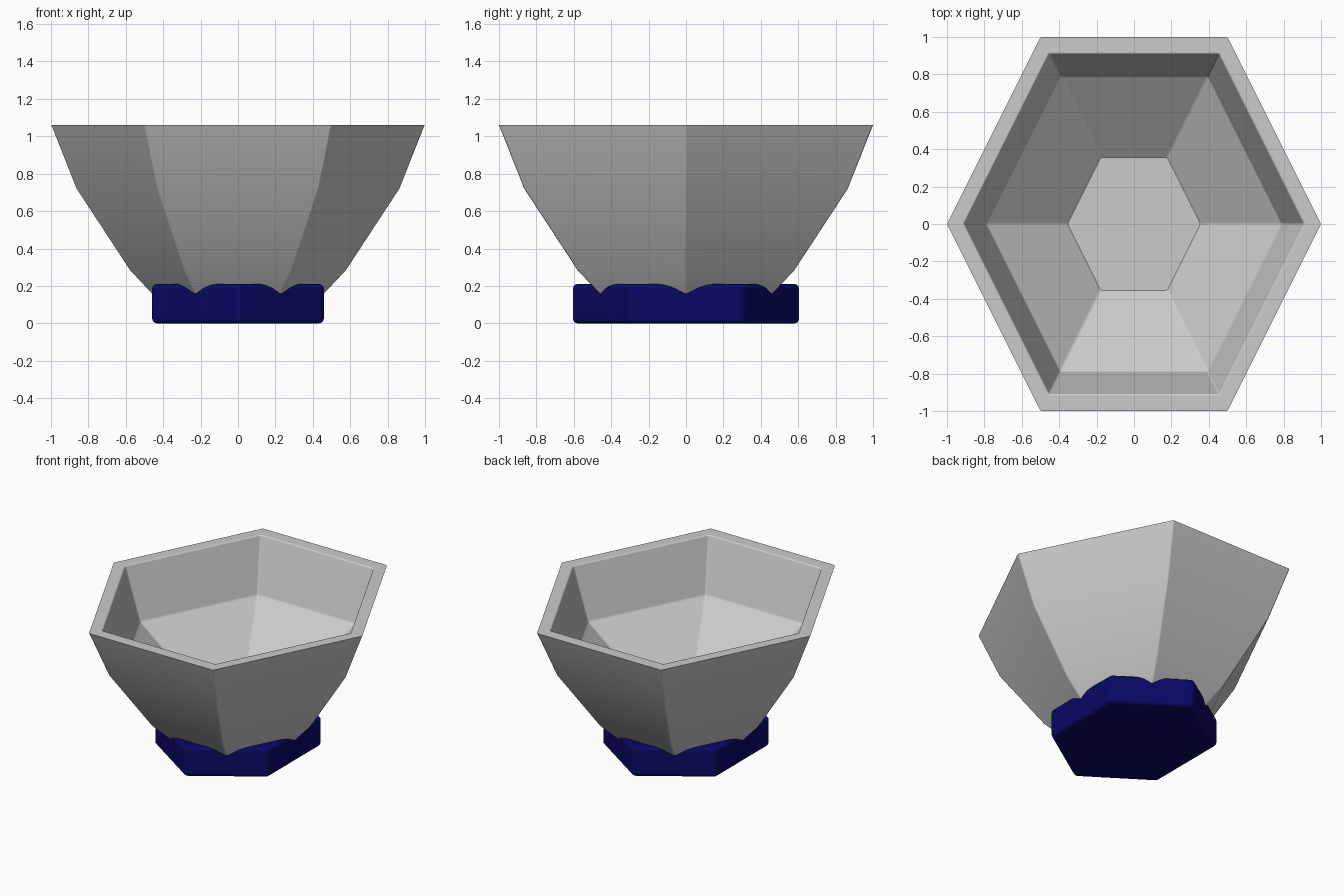
import bpy, bmesh, math

cube = bpy.data.objects.get("Cube")
if cube:
    bpy.data.objects.remove(cube, do_unlink=True)

STRETCH = 1 / math.cos(math.radians(30))  # hexagon is as deep as it is wide


def material(name, colour):
    mat = bpy.data.materials.new(name)
    mat.use_nodes = True
    mat.diffuse_color = colour
    mat.node_tree.nodes["Principled BSDF"].inputs["Base Color"].default_value = colour
    return mat


def hexagon_loft(name, profile, turn, mat, soften):
    """Stack hexagon rings (radius, height), cap both ends, soften chosen edges."""
    bm = bmesh.new()
    rings, level = [], {}
    for i, (r, z) in enumerate(profile):
        ring = []
        for k in range(6):
            a = math.radians(60 * k + turn)
            v = bm.verts.new((r * math.cos(a), r * math.sin(a) * STRETCH, z))
            level[v] = i
            ring.append(v)
        rings.append(ring)
    for low, high in zip(rings, rings[1:]):
        for k in range(6):
            n = (k + 1) % 6
            bm.faces.new((low[k], low[n], high[n], high[k]))
    bm.faces.new(rings[0][::-1])
    bm.faces.new(rings[-1])
    bmesh.ops.recalc_face_normals(bm, faces=bm.faces)
    width, segments, rule = soften
    edges = [e for e in bm.edges if rule(*sorted(level[v] for v in e.verts))]
    bmesh.ops.bevel(bm, geom=edges, offset=width, segments=segments,
                    profile=0.5, affect='EDGES', clamp_overlap=True)
    mesh = bpy.data.meshes.new(name)
    bm.to_mesh(mesh)
    bm.free()
    mesh.materials.append(mat)
    obj = bpy.data.objects.new(name, mesh)
    bpy.context.collection.objects.link(obj)
    bpy.ops.object.select_all(action='DESELECT')
    obj.select_set(True)
    bpy.context.view_layer.objects.active = obj
    bpy.ops.object.shade_smooth_by_angle(angle=math.radians(28))
    weighted = obj.modifiers.new("weighted_normals", 'WEIGHTED_NORMAL')
    weighted.keep_sharp = True
    return obj


grey = material("bowl_grey", (0.6, 0.6, 0.6, 1))
navy = material("navy_blue", (0.0025, 0.0025, 0.13, 1))

# Bowl: outside from foot to rim, then inside down to the floor
bowl_profile = [(0.36, 0.05), (0.58, 0.285), (0.865, 0.72), (1.0, 1.06),
                (0.91, 1.06), (0.79, 0.685), (0.355, 0.34)]
OUTER_RIM, INNER_RIM, FLOOR = 3, 4, 6


def bowl_soft_edge(a, b):
    corner = a != b and b <= OUTER_RIM
    inside = a >= INNER_RIM and a < FLOOR
    return corner or inside


hexagon_loft("bowl", bowl_profile, 0, grey, (0.008, 3, bowl_soft_edge))

# Base: rounded hexagonal block turned so its corners meet the bowl's sides
hexagon_loft("base", [(0.53, 0), (0.53, 0.21)], 30, navy,
             (0.025, 4, lambda a, b: True))
